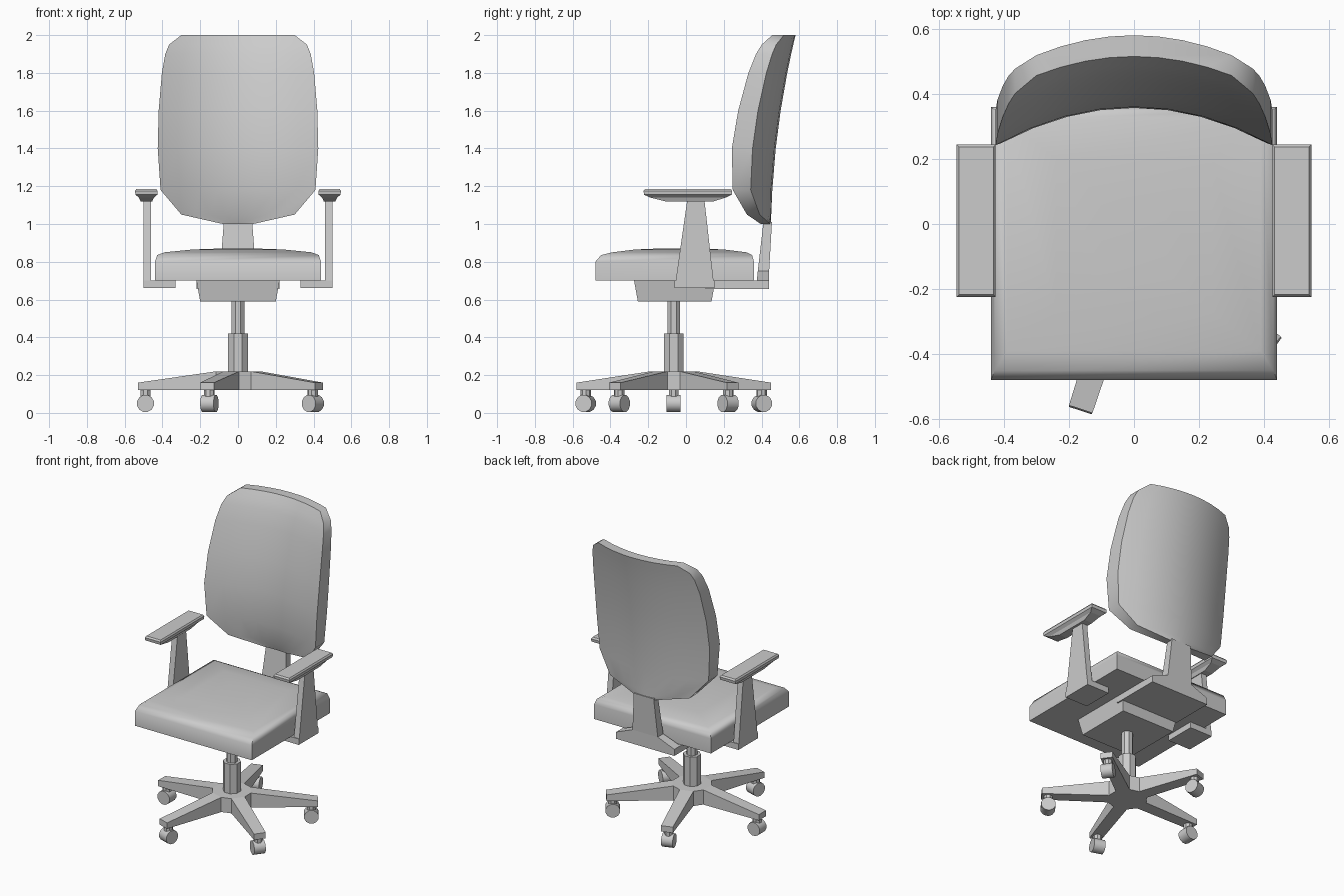
import bpy, bmesh, math
from mathutils import Matrix

cube = bpy.data.objects.get("Cube")
if cube:
    bpy.data.objects.remove(cube, do_unlink=True)

GREY = (0.6, 0.6, 0.6, 1)
mat = bpy.data.materials.new("plain grey")
mat.use_nodes = True
mat.diffuse_color = GREY
bsdf = mat.node_tree.nodes["Principled BSDF"]
bsdf.inputs["Base Color"].default_value = GREY
bsdf.inputs["Roughness"].default_value = 0.7

CY = -0.065  # y of the swivel axis


def loft(name, rings, smooth=None, matrix=None):
    """Skin a stack of equal-length rings and cap both ends."""
    bm = bmesh.new()
    rows = [[bm.verts.new(p) for p in ring] for ring in rings]
    n = len(rows[0])
    for a, b in zip(rows, rows[1:]):
        for i in range(n):
            j = (i + 1) % n
            bm.faces.new((a[i], a[j], b[j], b[i]))
    bm.faces.new(rows[0][::-1])
    bm.faces.new(rows[-1])
    if matrix:
        bm.transform(matrix)
    bmesh.ops.recalc_face_normals(bm, faces=bm.faces)
    mesh = bpy.data.meshes.new(name)
    bm.to_mesh(mesh)
    bm.free()
    mesh.materials.append(mat)
    obj = bpy.data.objects.new(name, mesh)
    bpy.context.collection.objects.link(obj)
    if smooth:
        bpy.ops.object.select_all(action="DESELECT")
        obj.select_set(True)
        bpy.context.view_layer.objects.active = obj
        bpy.ops.object.shade_smooth_by_angle(angle=math.radians(smooth))
    return obj


def rect(x0, x1, y0, y1, z):
    return [(x0, y0, z), (x1, y0, z), (x1, y1, z), (x0, y1, z)]


def circle(r, z, n, y=0.0):
    return [(r * math.cos(math.tau * (i + 0.5) / n),
             y + r * math.sin(math.tau * (i + 0.5) / n), z) for i in range(n)]


# Five-legged base with casters
hub_plan = []
for k in range(5):
    angle = math.radians(36 + 72 * k)
    turn = Matrix.Translation((0, CY, 0)) @ Matrix.Rotation(angle, 4, "Z")
    for side in (-0.044, 0.044):
        hub_plan.append(turn @ Matrix.Translation((0.116, side, 0)).to_translation())
    inner = [(0.116, -0.044, 0.12), (0.116, 0.044, 0.12),
             (0.116, 0.044, 0.22), (0.116, -0.044, 0.22)]
    outer = [(0.53, -0.038, 0.12), (0.53, 0.038, 0.12),
             (0.53, 0.038, 0.16), (0.53, -0.038, 0.16)]
    loft(f"base_leg_{k + 1}", [inner, outer], matrix=turn)
    spot = turn @ Matrix.Translation((0.49, 0, 0))
    loft(f"caster_stem_{k + 1}",
         [circle(0.028, 0.06, 8), circle(0.028, 0.125, 8)], matrix=spot)
    wheel = spot @ Matrix.Translation((0, 0, 0.05)) @ Matrix.Rotation(math.pi / 2, 4, "X")
    loft(f"caster_wheel_{k + 1}",
         [circle(0.046, -0.037, 12), circle(0.046, 0.037, 12)], 40, wheel)
loft("base_hub", [[(p.x, p.y, z) for p in hub_plan] for z in (0.12, 0.22)])

# Gas lift column
loft("column_sleeve", [circle(0.056, z, 8, CY) for z in (0.2, 0.42)])
loft("column_piston", [circle(0.036, z, 8, CY) for z in (0.42, 0.62)])

# Mechanism box under the seat
loft("mechanism", [rect(-0.2, 0.2, -0.255, 0.135, 0.59),
                   rect(-0.22, 0.22, -0.275, 0.155, 0.70)])

# Back support: plate, flared foot and post
loft("back_plate", [rect(-0.22, 0.22, 0.1, 0.44, z) for z in (0.655, 0.70)])
loft("back_post", [rect(-0.22, 0.22, 0.375, 0.44, 0.70),
                   rect(-0.095, 0.095, 0.38, 0.44, 0.75),
                   rect(-0.075, 0.075, 0.41, 0.455, 1.01)])

# Domed seat cushion
seat = [(0.70, 0.44, -0.48, 0.36), (0.80, 0.44, -0.48, 0.36),
        (0.835, 0.428, -0.45, 0.35), (0.85, 0.39, -0.39, 0.32),
        (0.865, 0.24, -0.27, 0.2), (0.87, 0.1, -0.15, 0.08)]
loft("seat", [rect(-x, x, y0, y1, z) for z, x, y0, y1 in seat], 50)

# Curved backrest: height, half width, thickness
back = [(1.0, 0.08, 0.05), (1.05, 0.30, 0.07), (1.18, 0.41, 0.1),
        (1.4, 0.425, 0.115), (1.6, 0.42, 0.11), (1.8, 0.403, 0.1),
        (1.9, 0.385, 0.09), (1.95, 0.365, 0.08), (2.0, 0.30, 0.065)]
rings = []
for z, half, thick in back:
    t = z - 1
    centre = 0.45 + 0.0175 * t + 0.1125 * t * t
    xs = [half * i / 4 for i in range(-4, 5)]
    front = [(x, centre - thick - 0.65 * x * x, z) for x in xs]
    rear = [(x, centre - 0.68 * x * x, z) for x in reversed(xs)]
    rings.append(front + rear)
loft("backrest", rings, 40)

# Armrests on both sides
for name, s in (("left", 1), ("right", -1)):
    flip = Matrix.Scale(s, 4, (1, 0, 0))
    loft(f"{name}_arm_foot",
         [rect(0.33, 0.5, -0.06, 0.15, z) for z in (0.66, 0.70)], matrix=flip)
    loft(f"{name}_arm_post", [rect(0.46, 0.5, -0.06, 0.15, 0.66),
                              rect(0.46, 0.5, 0.01, 0.095, 1.15)], matrix=flip)
    loft(f"{name}_arm_pad", [rect(0.455, 0.515, -0.1, 0.14, 1.118),
                             rect(0.445, 0.525, -0.19, 0.21, 1.14),
                             rect(0.427, 0.543, -0.222, 0.242, 1.155),
                             rect(0.425, 0.545, -0.225, 0.245, 1.175),
                             rect(0.432, 0.538, -0.217, 0.237, 1.185)], matrix=flip)
